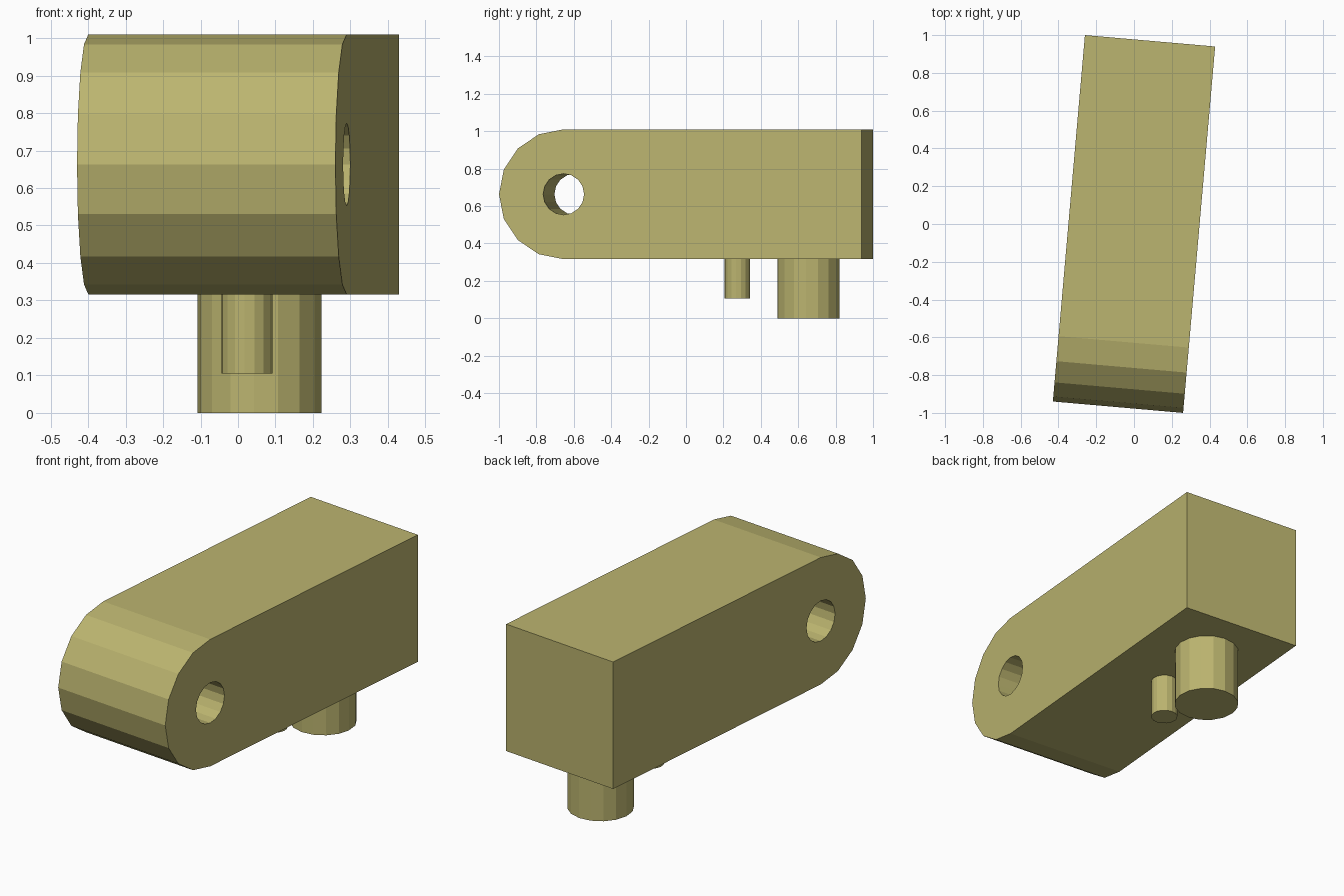
import bpy, bmesh
from math import cos, sin, pi, radians
from mathutils import Matrix

if "Cube" in bpy.data.objects:
    bpy.data.objects.remove(bpy.data.objects["Cube"])

TURN = Matrix.Rotation(radians(-5), 4, 'Z')   # whole part is turned slightly
W, R, ZC = 0.692, 0.347, 0.663                # beam width, end radius, axis height
BACK, AXIS = 0.9735, -0.6265                  # back end and eye centre along y

mat = bpy.data.materials.new("khaki")
mat.diffuse_color = (0.50, 0.46, 0.16, 1)
mat.use_nodes = True
mat.node_tree.nodes["Principled BSDF"].inputs["Base Color"].default_value = mat.diffuse_color


def prism(name, profile, to_world):
    """Extrude a 2D profile: to_world(a, b, t) maps it at both ends t = 0, 1."""
    bm = bmesh.new()
    rings = [[bm.verts.new(TURN @ to_world(a, b, t)) for a, b in profile] for t in (0, 1)]
    n = len(profile)
    bm.faces.new(rings[0])
    bm.faces.new(rings[1])
    for i in range(n):
        j = (i + 1) % n
        bm.faces.new((rings[0][i], rings[0][j], rings[1][j], rings[1][i]))
    bmesh.ops.recalc_face_normals(bm, faces=bm.faces)
    me = bpy.data.meshes.new(name)
    bm.to_mesh(me)
    bm.free()
    me.materials.append(mat)
    ob = bpy.data.objects.new(name, me)
    bpy.context.collection.objects.link(ob)
    return ob


def circle(cx, cy, r, n=16):
    return [(cx + r * cos(2 * pi * i / n), cy + r * sin(2 * pi * i / n)) for i in range(n)]


def across(width):
    return lambda a, b, t: Matrix.Translation(((t - 0.5) * width, a, b)).translation


def upright(z0, z1):
    return lambda a, b, t: Matrix.Translation((a, b, z0 + t * (z1 - z0))).translation


# Beam with rounded front end
arc = [(AXIS + R * cos(pi / 2 + pi * i / 8), ZC + R * sin(pi / 2 + pi * i / 8)) for i in range(9)]
beam = prism("beam", [(BACK, ZC - R), (BACK, ZC + R)] + arc, across(W))

# Cross hole through the rounded end
cutter = prism("hole_cutter", circle(AXIS, ZC, 0.11), across(W + 0.2))
cutter.hide_render = True
cutter.hide_viewport = True
cutter.display_type = 'WIRE'
cut = beam.modifiers.new("hole", 'BOOLEAN')
cut.operation = 'DIFFERENCE'
cut.solver = 'EXACT'
cut.object = cutter

# Two pegs under the beam
prism("large_peg", circle(0, 0.6575, 0.166), upright(0, ZC - R + 0.005))
prism("small_peg", circle(0, 0.275, 0.0685), upright(0.105, ZC - R + 0.005))
